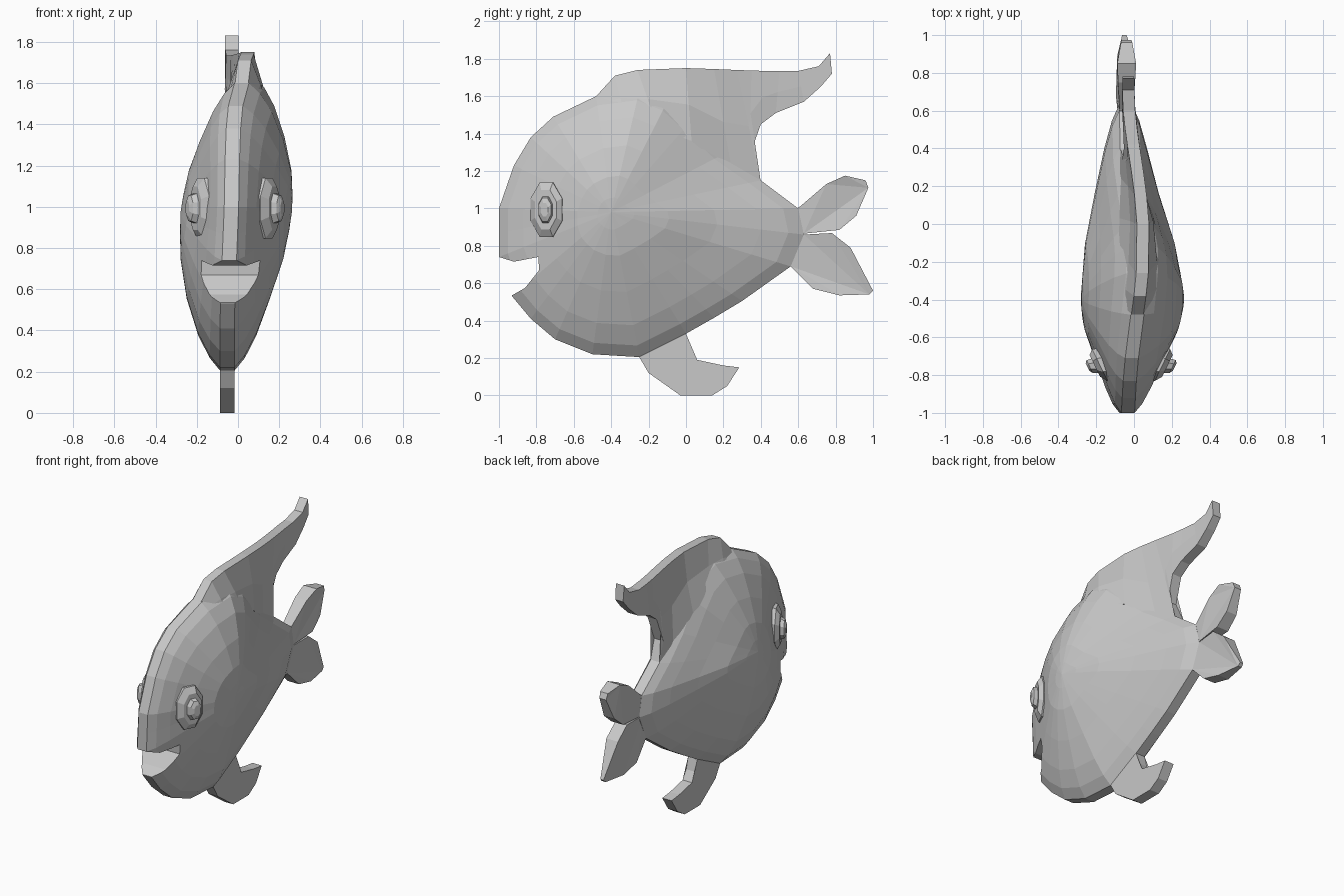
import bpy, bmesh, math

if "Cube" in bpy.data.objects:
    bpy.data.objects.remove(bpy.data.objects["Cube"])

grey = bpy.data.materials.new("plain_grey")
grey.use_nodes = True
grey.diffuse_color = (0.58, 0.58, 0.58, 1)
grey.node_tree.nodes["Principled BSDF"].inputs["Base Color"].default_value = (0.58, 0.58, 0.58, 1)


def clamp(t):
    return min(max(t, 0), 1)


def mid(y, z):
    """Sideways bend of the fish's middle plane, further back near the top."""
    rise = clamp((z - 0.5) / 1.1)
    peak = -0.45 + 0.35 * clamp((z - 1) / 0.6)
    arch = max(0, 1 - ((y - peak) / 0.8) ** 2) ** 2
    return -0.052 + rise * (0.022 + 0.08 * arch)


def finish(bm, name):
    bmesh.ops.recalc_face_normals(bm, faces=bm.faces)
    mesh = bpy.data.meshes.new(name)
    bm.to_mesh(mesh)
    bm.free()
    mesh.materials.append(grey)
    obj = bpy.data.objects.new(name, mesh)
    bpy.context.collection.objects.link(obj)
    return obj


def bridge(bm, a, b):
    n = len(a)
    for i in range(n):
        j = (i + 1) % n
        bm.faces.new((a[i], a[j], b[j], b[i]))


def plate(name, outline, halves):
    """Fin cut from a side outline, with a half thickness per point."""
    bm = bmesh.new()
    left, right = ([bm.verts.new((mid(y, z) + s * h, y, z))
                    for (y, z), h in zip(outline, halves)] for s in (1, -1))
    bridge(bm, left, right)
    caps = [bm.faces.new(left), bm.faces.new(right)]
    bmesh.ops.triangulate(bm, faces=caps)
    return finish(bm, name)


# Body: concentric rings shrinking towards the widest point of each flank,
# each with a half thickness towards the nose and tail, and towards back and belly
outline = [(-1, .74), (-1, .87), (-1, 1), (-.92, 1.23), (-.83, 1.38), (-.71, 1.49),
           (-.48, 1.6), (-.25, 1.63), (-.1, 1.57), (.02, 1.46), (.2, 1.29),
           (.4, 1.15), (.6, 1), (.63, .86), (.56, .69), (.3, .505), (.15, .415),
           (0, .33), (-.25, .205), (-.5, .22), (-.7, .3), (-.83, .41), (-.93, .53)]
swell = [(1, .035, .035), (.92, .072, .086), (.78, .112, .142),
         (.55, .168, .203), (.3, .234, .25), (.12, .26, .265)]
cy, cz = -.4, .98
bm = bmesh.new()
rims = []
for side in (1, -1):
    rings = []
    for f, along, across in swell:
        ring = []
        for y, z in outline:
            dy, dz = y - cy, z - cz
            half = along + (across - along) * dz * dz / (dy * dy + dz * dz)
            py, pz = cy + dy * f, cz + dz * f
            ring.append(bm.verts.new((mid(py, pz) + side * half, py, pz)))
        rings.append(ring)
    for a, b in zip(rings, rings[1:]):
        bridge(bm, a, b)
    hub = bm.verts.new((mid(cy, cz) + side * .27, cy, cz))
    for i, v in enumerate(rings[-1]):
        bm.faces.new((v, rings[-1][(i + 1) % len(outline)], hub))
    rims.append(rings[0])
bridge(bm, *rims)
body = finish(bm, "body")

# Mouth: notch cut through the front of the body
mouth = [(-1.2, .745), (-1, .74), (-.92, .715), (-.79, .74), (-.785, .67),
         (-.86, .575), (-.93, .535), (-1.2, .5)]
cutter = plate("mouth_cutter", mouth, [.5] * len(mouth))
cutter.hide_render = True
cut = body.modifiers.new("mouth", "BOOLEAN")
cut.operation = "DIFFERENCE"
cut.solver = "EXACT"
cut.object = cutter
bpy.context.view_layer.objects.active = body
bpy.ops.object.modifier_apply(modifier=cut.name)
bpy.data.objects.remove(cutter)

# Dorsal fin: strip from the swept upper edge to the root and trailing edge
upper = [(-.48, 1.6), (-.38, 1.71), (-.26, 1.74), (0, 1.75), (.15, 1.745), (.27, 1.74),
         (.35, 1.737), (.42, 1.735), (.5, 1.735), (.6, 1.735), (.71, 1.76), (.77, 1.83)]
lower = [(-.48, 1.5), (-.32, 1.47), (-.15, 1.43), (.03, 1.36), (.25, 1.18), (.4, 1.14),
         (.34, 1.28), (.4, 1.45), (.48, 1.51), (.63, 1.57), (.72, 1.65), (.78, 1.72)]
root = [.09, .12, .12, .09, .05, .035, .035, .035, .035, .035, .032, .03]
bm = bmesh.new()
loops = []
for (ty, tz), (by, bz), h in zip(upper, lower, root):
    loop = []
    for side, steps in ((1, (0, .5, 1)), (-1, (1, .5, 0))):
        for t in steps:
            y, z = ty + (by - ty) * t, tz + (bz - tz) * t
            half = .032 + (h - .032) * t
            loop.append(bm.verts.new((mid(y, z) + side * half, y, z)))
    loops.append(loop)
for a, b in zip(loops, loops[1:]):
    bridge(bm, a, b)
bm.faces.new(loops[0])
bm.faces.new(loops[-1])
finish(bm, "dorsal_fin")

# Tail lobes, thinner at their tips
plate("upper_tail_lobe",
      [(.58, .99), (.61, 1.01), (.75, 1.13), (.85, 1.175), (.96, 1.15),
       (.975, 1.11), (.91, .96), (.82, .885), (.63, .865), (.58, .87)],
      [.035, .035, .045, .05, .03, .025, .04, .045, .035, .03])
plate("lower_tail_lobe",
      [(.58, .86), (.63, .86), (.78, .868), (.88, .79), (1, .56), (.98, .54),
       (.82, .535), (.68, .57), (.56, .69), (.54, .72)],
      [.03, .035, .045, .045, .012, .015, .04, .045, .035, .03])

# Belly fin
belly = [(-.25, .205), (-.2, .12), (-.03, 0), (.14, 0), (.22, .05), (.285, .15),
         (.2, .16), (.06, .19), (.02, .25), (0, .33), (-.1, .3)]
plate("belly_fin", belly, [.036] * len(belly))

# Eyes: stepped eight-sided domes turned slightly forwards
steps = [(-.05, .094, .148), (.015, .094, .146), (.045, .064, .105), (.045, .042, .072),
         (.075, .038, .062), (.088, .022, .036)]
turn = .45
for side, name in ((1, "left_eye"), (-1, "right_eye")):
    bm = bmesh.new()
    rings = []
    for out, wide, tall in steps:
        ring = []
        for k in range(8):
            a = math.pi * (k + .5) / 4
            u, w = wide * math.cos(a) * 1.08, tall * math.sin(a) * 1.08
            x = .152 + out * math.cos(turn) + u * math.sin(turn)
            y = -.745 - out * math.sin(turn) * .3 + u * math.cos(turn)
            ring.append(bm.verts.new((mid(-.75, 1) + side * x, y, .993 + w)))
        rings.append(ring)
    for a, b in zip(rings, rings[1:]):
        bridge(bm, a, b)
    bm.faces.new(rings[0])
    bm.faces.new(rings[-1])
    finish(bm, name)
